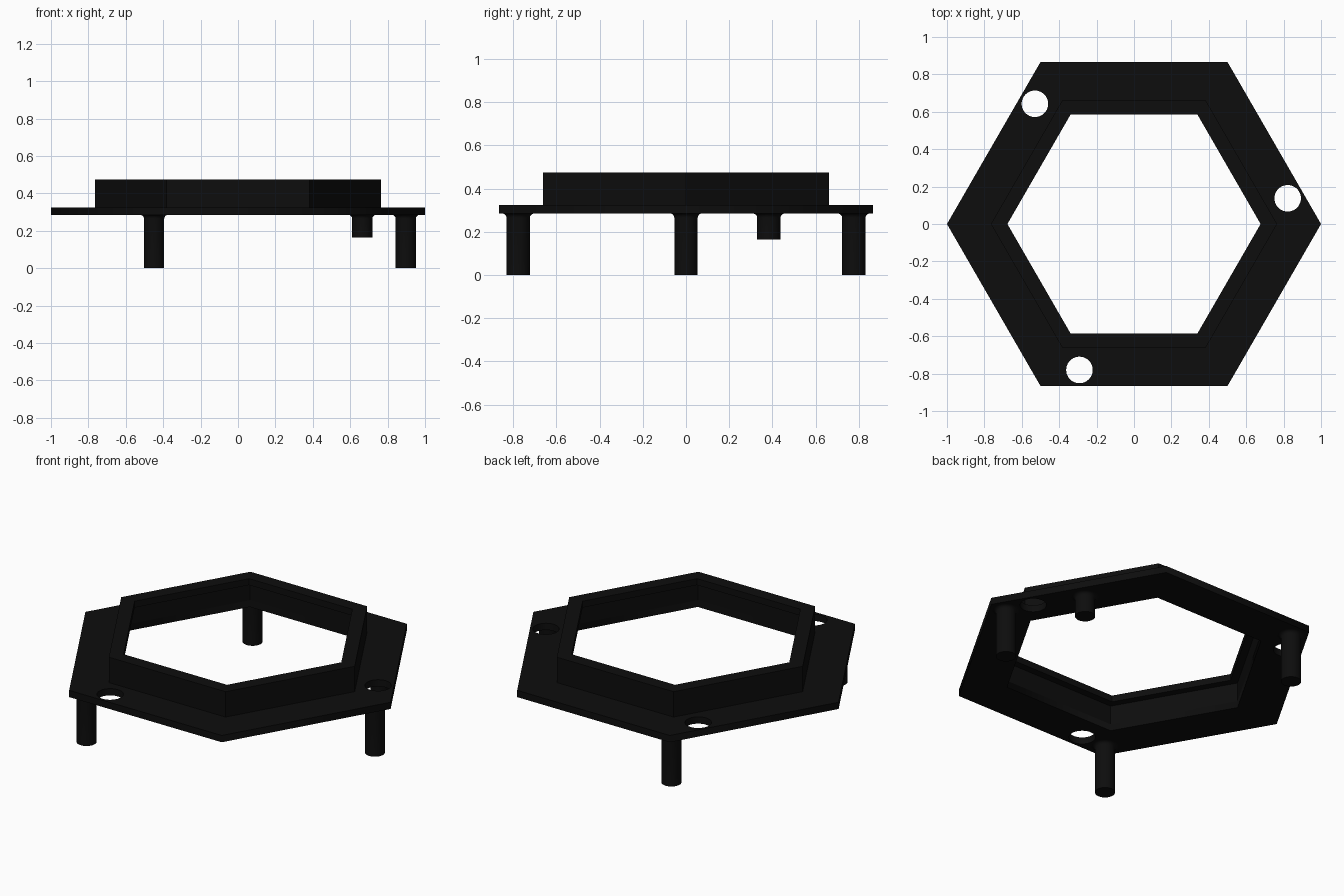
import bpy, bmesh, math
from math import cos, sin, pi, radians

if "Cube" in bpy.data.objects:
    bpy.data.objects.remove(bpy.data.objects["Cube"])

black = bpy.data.materials.new("matte_black")
black.diffuse_color = (0.004, 0.004, 0.004, 1)
black.use_nodes = True
black.node_tree.nodes["Principled BSDF"].inputs["Base Color"].default_value = black.diffuse_color

PLATE_BOTTOM, PLATE_TOP, RIM_TOP = 0.285, 0.325, 0.475
LEDGE_Z = 0.437
R_OUT, R_RIM, R_RECESS, R_OPEN = 1.0, 0.765, 0.725, 0.677


def lathe(name, profile, sides, loc=(0, 0), closed=False):
    """Turn an (r, z) profile around z; ends are capped unless closed on itself."""
    bm = bmesh.new()
    rings = [[bm.verts.new((r * cos(2 * pi * i / sides), r * sin(2 * pi * i / sides), z))
              for i in range(sides)] for r, z in profile]
    pairs = list(zip(rings, rings[1:]))
    if closed:
        pairs.append((rings[-1], rings[0]))
    else:
        bm.faces.new(rings[0])
        bm.faces.new(rings[-1])
    for a, b in pairs:
        for i in range(sides):
            j = (i + 1) % sides
            bm.faces.new((a[i], a[j], b[j], b[i]))
    bmesh.ops.recalc_face_normals(bm, faces=bm.faces)
    mesh = bpy.data.meshes.new(name)
    bm.to_mesh(mesh)
    bm.free()
    mesh.materials.append(black)
    obj = bpy.data.objects.new(name, mesh)
    obj.location = (loc[0], loc[1], 0)
    bpy.context.collection.objects.link(obj)
    return obj


def select(obj):
    bpy.ops.object.select_all(action='DESELECT')
    obj.select_set(True)
    bpy.context.view_layer.objects.active = obj


def outline(curve, radius, sides, cx=0, cy=0):
    s = curve.splines.new('POLY')
    s.points.add(sides - 1)
    for i, p in enumerate(s.points):
        a = 2 * pi * i / sides
        p.co = (cx + radius * cos(a), cy + radius * sin(a), 0, 1)
    s.use_cyclic_u = True


# Base plate: hexagon with a hexagonal opening and three screw holes
curve = bpy.data.curves.new("base_plate", 'CURVE')
curve.dimensions = '2D'
curve.fill_mode = 'BOTH'
curve.extrude = (PLATE_TOP - PLATE_BOTTOM) / 2
outline(curve, R_OUT, 6)
outline(curve, R_RECESS, 6)
for k in range(3):
    a = radians(9.5 + 120 * k)
    outline(curve, 0.071, 40, 0.833 * cos(a), 0.833 * sin(a))
curve.materials.append(black)
plate = bpy.data.objects.new("base_plate", curve)
plate.location.z = (PLATE_TOP + PLATE_BOTTOM) / 2
bpy.context.collection.objects.link(plate)
select(plate)
bpy.ops.object.convert(target='MESH')

# Raised rim with an inward lip at the top
lathe("raised_rim", [(R_RIM, PLATE_TOP), (R_RIM, RIM_TOP), (R_OPEN, RIM_TOP),
                     (R_OPEN, LEDGE_Z), (R_RECESS, LEDGE_Z), (R_RECESS, PLATE_TOP)],
      6, closed=True)


# Pegs under the plate, flared where they meet it
def peg(name, bottom, dist, angle, r=0.054, fillet=0.02):
    profile = [(r, bottom)]
    for i in range(6):
        t = i / 5 * pi / 2
        profile.append((r + fillet * (1 - cos(t)), PLATE_BOTTOM - fillet * (1 - sin(t))))
    profile.append((r + fillet, PLATE_BOTTOM + 0.004))
    a = radians(angle)
    select(lathe(name, profile, 40, (dist * cos(a), dist * sin(a))))
    bpy.ops.object.shade_smooth_by_angle(angle=radians(35))


for k in range(3):
    peg(f"leg_{k + 1}", 0.0, 0.897, 120 * k)
peg("short_peg", 0.165, 0.767, 30)
